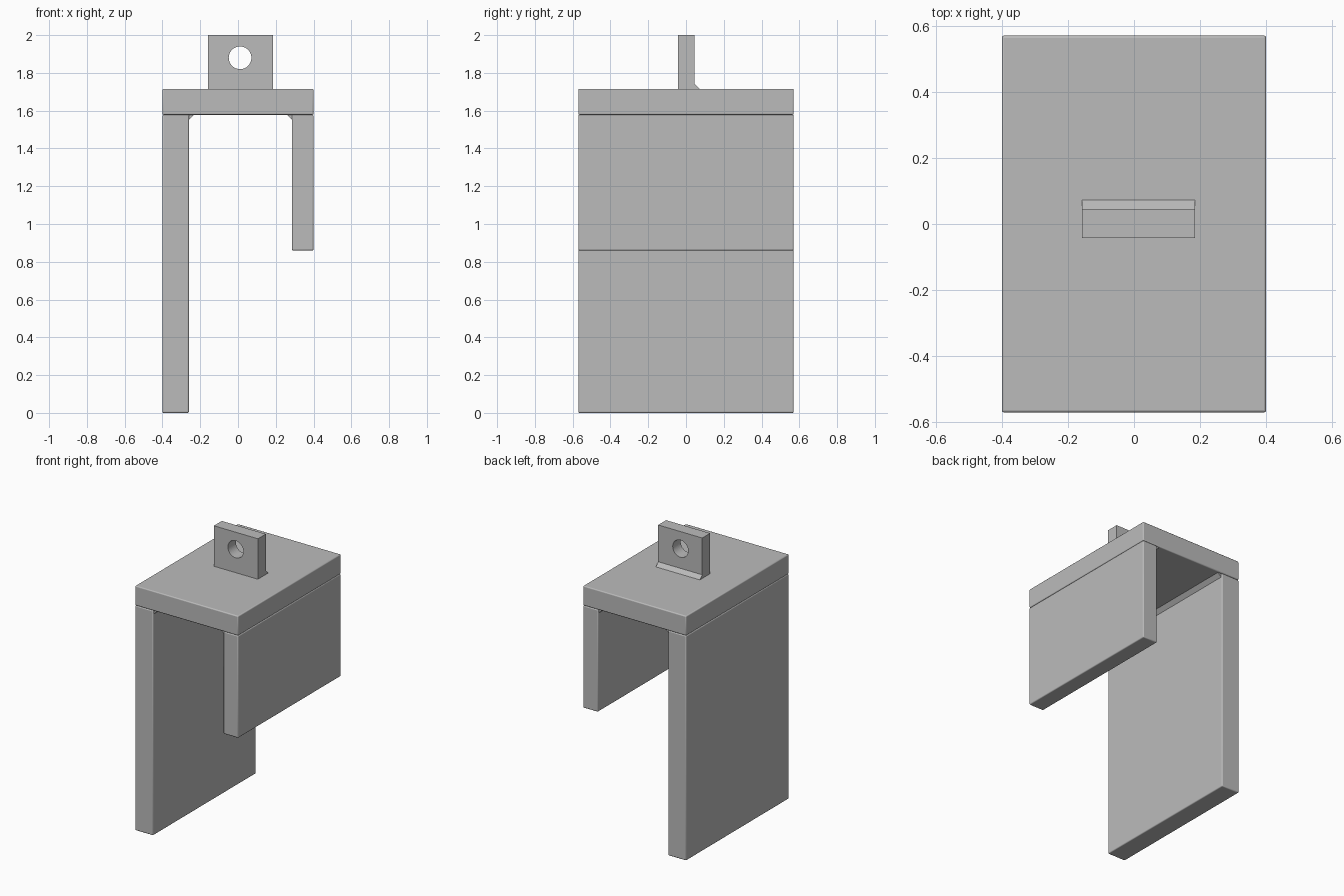
import bpy
import bmesh
import math

cube = bpy.data.objects.get("Cube")
if cube:
    bpy.data.objects.remove(cube, do_unlink=True)

steel = bpy.data.materials.new("grey_steel")
steel.use_nodes = True
GREY = (0.5, 0.5, 0.5, 1)
steel.diffuse_color = GREY
steel.node_tree.nodes["Principled BSDF"].inputs["Base Color"].default_value = GREY


def finish(name, bm):
    bmesh.ops.recalc_face_normals(bm, faces=bm.faces)
    mesh = bpy.data.meshes.new(name)
    bm.to_mesh(mesh)
    bm.free()
    mesh.materials.append(steel)
    obj = bpy.data.objects.new(name, mesh)
    bpy.context.collection.objects.link(obj)
    return obj


def smooth(obj):
    bpy.ops.object.select_all(action="DESELECT")
    obj.select_set(True)
    bpy.context.view_layer.objects.active = obj
    bpy.ops.object.shade_smooth_by_angle(angle=math.radians(30))


def box(name, low, high, bevel=0.0):
    bm = bmesh.new()
    bmesh.ops.create_cube(bm, size=1)
    for v in bm.verts:
        v.co = [h if c > 0 else l for c, l, h in zip(v.co, low, high)]
    obj = finish(name, bm)
    if bevel:
        mod = obj.modifiers.new("rounded_edges", "BEVEL")
        mod.width = bevel
        mod.segments = 3
        smooth(obj)
    return obj


def prism(name, profile, offset):
    """Extrude a closed profile along an offset."""
    bm = bmesh.new()
    face = bm.faces.new([bm.verts.new(p) for p in profile])
    ext = bmesh.ops.extrude_face_region(bm, geom=[face])
    verts = [g for g in ext["geom"] if isinstance(g, bmesh.types.BMVert)]
    bmesh.ops.translate(bm, verts=verts, vec=offset)
    return finish(name, bm)


# Top plate and the two unequal legs
W, D, UNDER, TOP = 0.4, 0.57, 1.578, 1.716
ROUND = 0.007
box("top_plate", (-W, -D, UNDER), (W, D, TOP), ROUND)
box("long_leg", (-W, -D, 0), (-0.26, D, UNDER), ROUND)
box("short_leg", (0.285, -D, 0.86), (W, D, UNDER), ROUND)

# Lifting lug with a bored eye
X0, X1, BACK = -0.158, 0.184, 0.046
lug = box("lifting_lug", (X0, -0.042, TOP), (X1, BACK, 2))
bm = bmesh.new()
bmesh.ops.create_cone(bm, cap_ends=True, segments=48, radius1=0.06,
                      radius2=0.06, depth=0.4)
cutter = finish("eye_cutter", bm)
cutter.rotation_euler.x = math.pi / 2
cutter.location = (0.011, 0, 1.88)
cutter.hide_render = True
cutter.hide_set(True)
bore = lug.modifiers.new("eye", "BOOLEAN")
bore.operation = "DIFFERENCE"
bore.solver = "EXACT"
bore.object = cutter
smooth(lug)

# Triangular weld fillets
S = 0.026
prism("lug_weld", [(X0, BACK, TOP), (X0, BACK + S, TOP), (X0, BACK, TOP + S)],
      (X1 - X0, 0, 0))
for name, x, side in (("long_leg_weld", -0.26, 1), ("short_leg_weld", 0.285, -1)):
    y = D - 0.01
    prism(name, [(x, -y, UNDER), (x + side * S, -y, UNDER), (x, -y, UNDER - S)],
          (0, 2 * y, 0))
